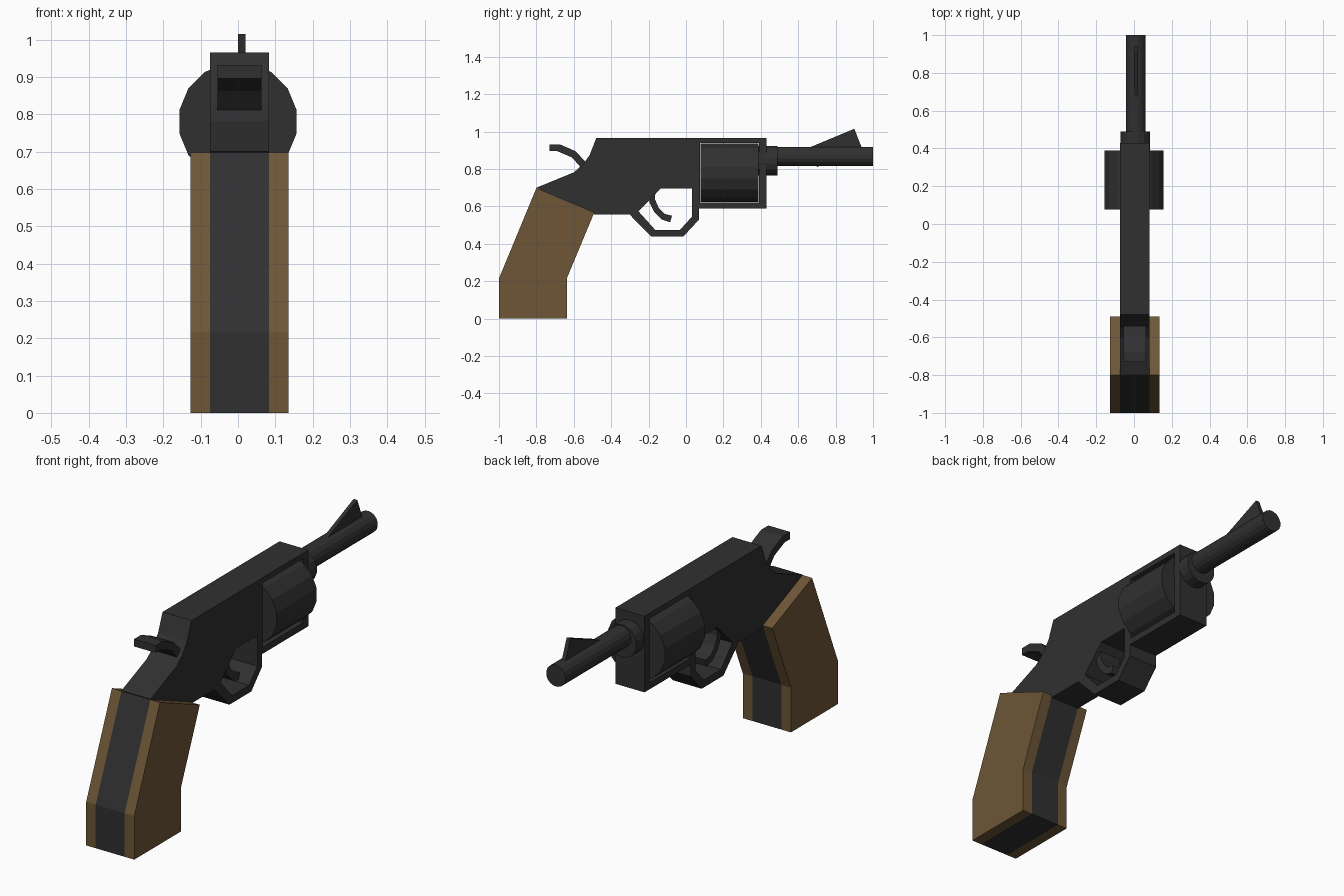
import bpy, bmesh, math
from mathutils import Matrix

if "Cube" in bpy.data.objects:
    bpy.data.objects.remove(bpy.data.objects["Cube"])


def material(name, rgb):
    m = bpy.data.materials.new(name)
    m.diffuse_color = (*rgb, 1)
    m.use_nodes = True
    m.node_tree.nodes["Principled BSDF"].inputs["Base Color"].default_value = m.diffuse_color
    return m


STEEL = material("dark_steel", (0.030, 0.030, 0.031))
WOOD = material("brown_wood", (0.155, 0.094, 0.038))
MID = 0.004  # centre plane of the frame


def finish(name, bm, mat):
    bmesh.ops.recalc_face_normals(bm, faces=bm.faces)
    me = bpy.data.meshes.new(name)
    bm.to_mesh(me)
    bm.free()
    me.materials.append(mat)
    ob = bpy.data.objects.new(name, me)
    bpy.context.collection.objects.link(ob)
    return ob


def plate(name, profile, x0, x1, mat=STEEL):
    """Extrude a (y, z) side profile from x0 to x1."""
    bm = bmesh.new()
    face = bm.faces.new([bm.verts.new((x0, y, z)) for y, z in profile])
    ext = bmesh.ops.extrude_face_region(bm, geom=[face])
    verts = [v for v in ext["geom"] if isinstance(v, bmesh.types.BMVert)]
    bmesh.ops.translate(bm, verts=verts, vec=(x1 - x0, 0, 0))
    return finish(name, bm, mat)


def rod(name, x, z, radius, y0, y1, sides=16):
    """Faceted cylinder along y, with flats facing sideways."""
    bm = bmesh.new()
    r = radius / math.cos(math.pi / sides)
    bmesh.ops.create_cone(bm, cap_ends=True, segments=sides,
                          radius1=r, radius2=r, depth=y1 - y0)
    spin = Matrix.Rotation(math.pi / 2, 4, 'X') @ Matrix.Rotation(math.pi / sides, 4, 'Z')
    bmesh.ops.transform(bm, verts=bm.verts,
                        matrix=Matrix.Translation((x, (y0 + y1) / 2, z)) @ spin)
    # make sure a flat, not a corner, is at the extreme x
    if max(v.co.x for v in bm.verts) > x + radius + 1e-4:
        bmesh.ops.rotate(bm, verts=bm.verts, cent=(x, 0, z),
                         matrix=Matrix.Rotation(math.pi / sides, 3, 'Y'))
    return finish(name, bm, STEEL)


# Frame with a window for the cylinder
half = 0.079
frame = plate("frame", [(-0.48, 0.965), (0.43, 0.965), (0.43, 0.59), (0.07, 0.59),
                        (0.07, 0.695), (-0.135, 0.695), (-0.27, 0.557), (-0.49, 0.557),
                        (-0.60, 0.60), (-0.80, 0.70), (-0.60, 0.782), (-0.55, 0.825),
                        (-0.515, 0.875)], MID - half, MID + half)
cutter = plate("window_cutter", [(0.074, 0.622), (0.39, 0.622), (0.39, 0.938),
                                 (0.074, 0.938)], -0.3, 0.3)
mod = frame.modifiers.new("window", 'BOOLEAN')
mod.operation = 'DIFFERENCE'
mod.solver = 'EXACT'
mod.object = cutter
bpy.context.view_layer.objects.active = frame
bpy.ops.object.modifier_apply(modifier=mod.name)
bpy.data.objects.remove(cutter)

# Grip core and the two wooden side panels
grip = [(-0.80, 0.698), (-0.49, 0.568), (-0.635, 0.22), (-0.635, 0), (-1, 0), (-1, 0.215)]
plate("grip_core", grip, MID - half, MID + half)
for side, label in ((-1, "left"), (1, "right")):
    plate("grip_panel_" + label, grip, MID + side * half, MID + side * 0.131, WOOD)

# Revolving cylinder, barrel collar and barrel
rod("cylinder", 0, 0.78, 0.157, 0.077, 0.388)
rod("barrel_collar", 0.007, 0.845, 0.079, 0.38, 0.49)
rod("barrel", 0.009, 0.867, 0.052, 0.40, 1.0)

# Front sight fin
plate("front_sight", [(0.66, 0.915), (0.90, 1.015), (0.945, 0.90), (0.70, 0.811)],
      0.0, 0.02)

# Trigger guard
plate("trigger_guard", [(0.07, 0.70), (0.07, 0.53), (-0.015, 0.438), (-0.185, 0.438),
                        (-0.305, 0.56), (-0.255, 0.575), (-0.165, 0.475),
                        (-0.032, 0.475), (0.032, 0.545), (0.032, 0.70)],
      MID - half, MID + half)

# Trigger and hammer
plate("trigger", [(-0.20, 0.67), (-0.195, 0.62), (-0.17, 0.57), (-0.13, 0.53),
                  (-0.085, 0.515), (-0.075, 0.55), (-0.115, 0.56), (-0.145, 0.59),
                  (-0.165, 0.635), (-0.165, 0.69)], MID - 0.059, MID + 0.059)
plate("hammer", [(-0.73, 0.932), (-0.675, 0.932), (-0.59, 0.895), (-0.53, 0.83),
                 (-0.555, 0.80), (-0.61, 0.862), (-0.69, 0.896), (-0.73, 0.896)],
      MID - 0.059, MID + 0.059)
